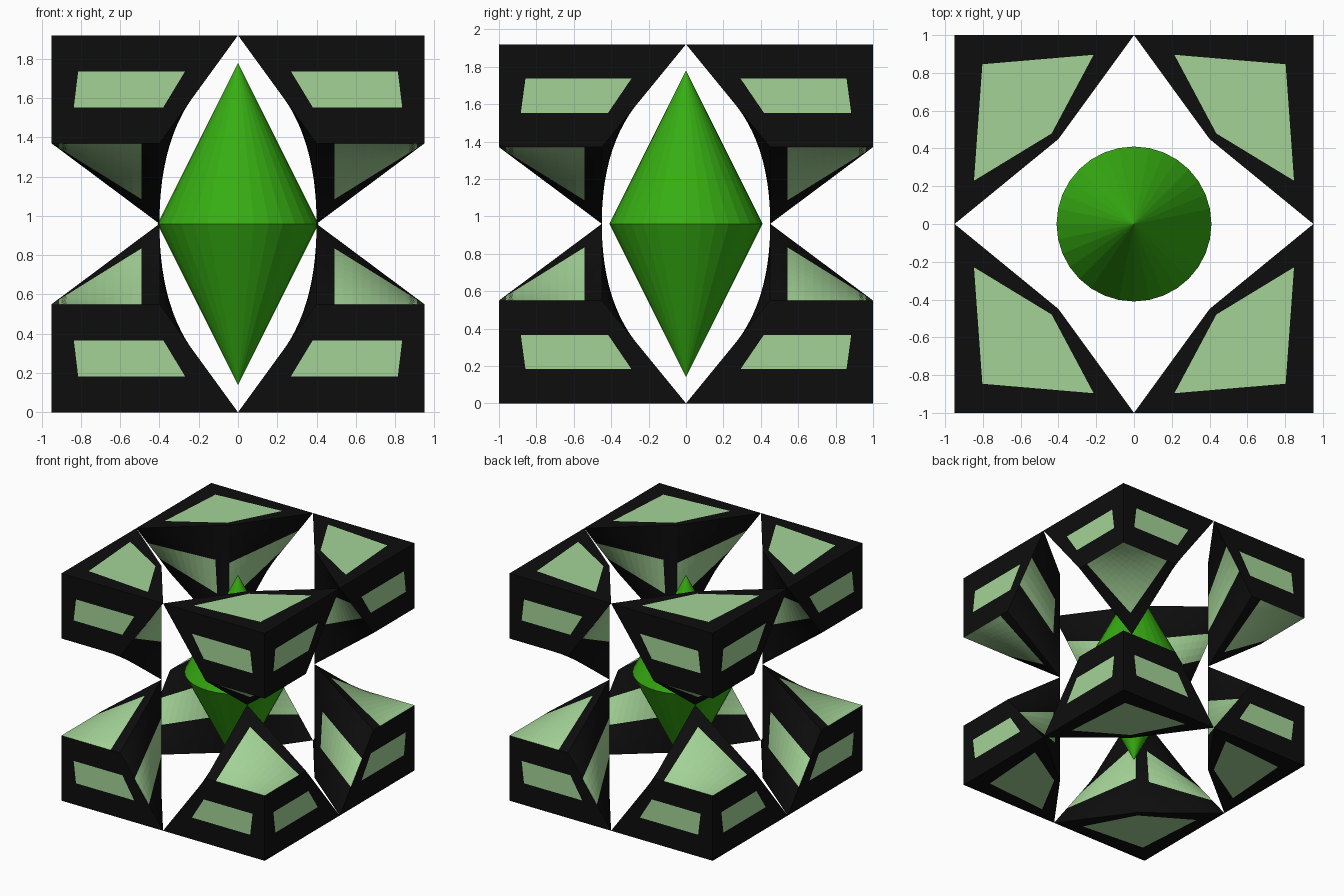
import bpy, bmesh
from mathutils import Vector

if "Cube" in bpy.data.objects:
    bpy.data.objects.remove(bpy.data.objects["Cube"])

HX, HY, HZ = 0.95, 1.0, 0.96   # half size of the whole block
T = 0.55                       # thickness of each corner piece
N = 12                         # patch divisions


def material(name, rgb):
    m = bpy.data.materials.new(name)
    m.diffuse_color = (*rgb, 1)
    m.use_nodes = True
    m.node_tree.nodes["Principled BSDF"].inputs["Base Color"].default_value = m.diffuse_color
    return m


black = material("black_frame", (0.004, 0.004, 0.004))
pale = material("pale_green_panel", (0.37, 0.65, 0.31))
green = material("deep_green_core", (0.037, 0.42, 0.006))


def finish(bm, name, mats):
    bmesh.ops.remove_doubles(bm, verts=bm.verts, dist=1e-5)
    bmesh.ops.recalc_face_normals(bm, faces=bm.faces)
    mesh = bpy.data.meshes.new(name)
    bm.to_mesh(mesh)
    bm.free()
    for m in mats:
        mesh.materials.append(m)
    ob = bpy.data.objects.new(name, mesh)
    ob.location.z = HZ
    bpy.context.collection.objects.link(ob)
    return ob


def patch(bm, a, b, c, d, us, vs):
    """Ruled patch: a->b runs along u, a->d along v; us/vs bound the panel."""
    def point(i, j):
        u, v = i / N, j / N
        return a.lerp(b, u).lerp(d.lerp(c, u), v)
    grid = [[bm.verts.new(point(i, j)) for j in range(N + 1)] for i in range(N + 1)]
    for i in range(N):
        for j in range(N):
            f = bm.faces.new((grid[i][j], grid[i + 1][j],
                              grid[i + 1][j + 1], grid[i][j + 1]))
            u, v = (i + 0.5) / N, (j + 0.5) / N
            f.material_index = int(us[0] < u < us[1] and vs[0] < v < vs[1])


# Corner piece: a box corner whose inner faces twist down to a tip
ix, iy, iz = HX - T, HY - T, HZ - T
C = Vector((HX, HY, HZ))       # outer corner
A = Vector((0, HY, HZ))        # end along x
B = Vector((HX, 0, HZ))        # end along y
P = Vector((ix, iy, HZ))       # inner top corner
D = Vector((HX, HY, iz))       # below outer corner
Q = Vector((ix, HY, iz))
R = Vector((HX, iy, iz))
TIP = Vector((ix, iy, 0))

wide, mid = (1 / 6, 5 / 6), (1 / 3, 2 / 3)
bm = bmesh.new()
patch(bm, C, A, P, B, wide, wide)               # top or bottom
patch(bm, C, A, Q, D, wide, mid)                # front or back
patch(bm, C, B, R, D, wide, mid)                # left or right
patch(bm, D, Q, TIP, R, (0, 5 / 6), (0, 5 / 6))  # slope to the tip
patch(bm, P, A, Q, TIP, (0, 1), mid)            # inner faces
patch(bm, P, B, R, TIP, (1 / 6, 1), mid)
corners = finish(bm, "corner_pieces", [black, pale])

# Repeat in all eight corners
mod = corners.modifiers.new("mirror", 'MIRROR')
mod.use_axis = (True, True, True)
mod.use_mirror_merge = False

# Core: double cone floating in the middle
bm = bmesh.new()
H, RAD = 0.82, 0.41
ring = bmesh.ops.create_circle(bm, segments=32, radius=RAD)["verts"]
tips = [bm.verts.new((0, 0, z)) for z in (H, -H)]
for e in list(bm.edges):
    for t in tips:
        bm.faces.new((e.verts[0], e.verts[1], t))
finish(bm, "core_double_cone", [green])
